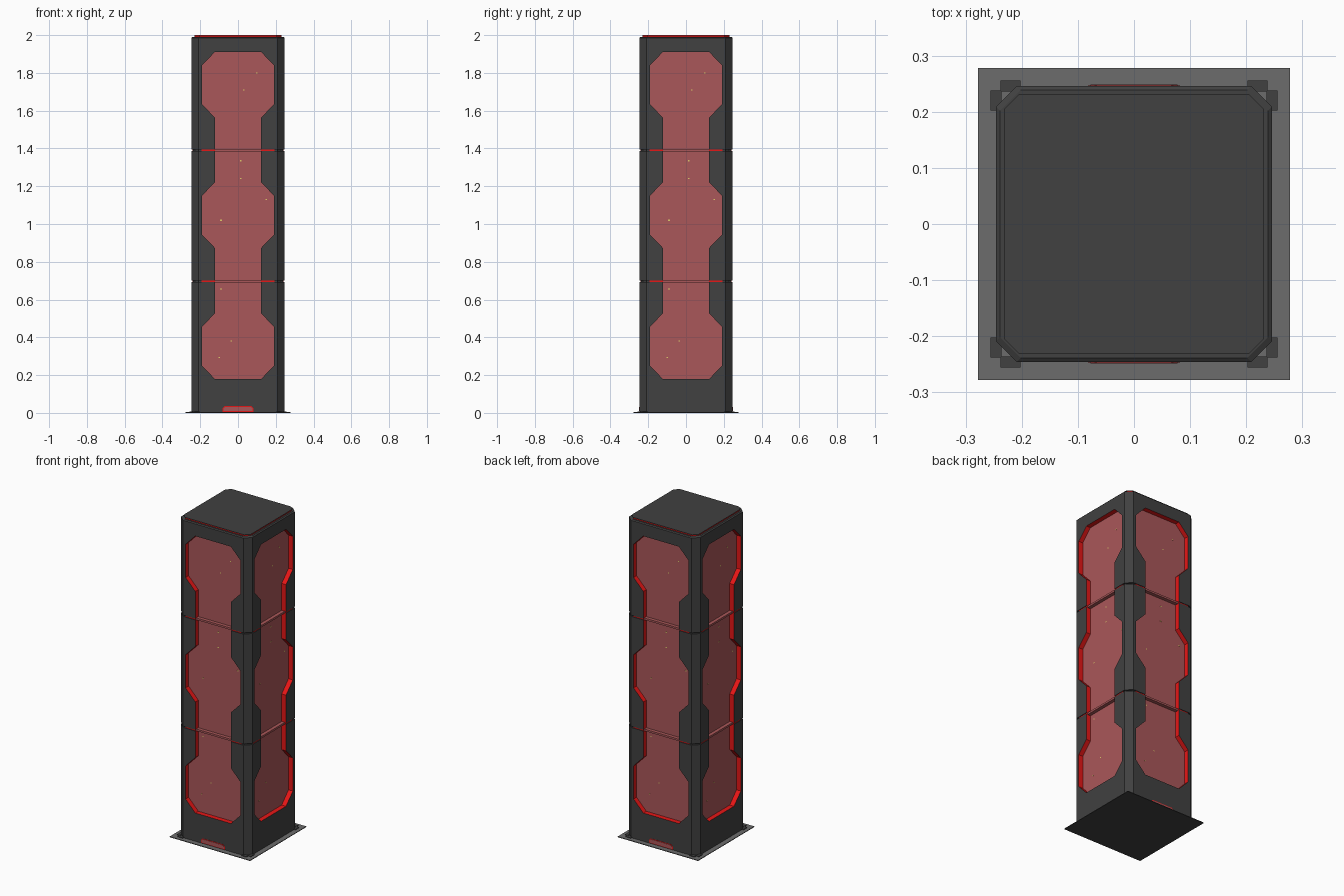
import bpy, bmesh
from mathutils import Matrix, Vector
from math import pi

if "Cube" in bpy.data.objects:
    bpy.data.objects.remove(bpy.data.objects["Cube"])


def material(name, r, g, b):
    m = bpy.data.materials.new(name)
    m.diffuse_color = (r, g, b, 1)
    m.use_nodes = True
    m.node_tree.nodes["Principled BSDF"].inputs["Base Color"].default_value = m.diffuse_color
    return m


DARK = material("charcoal metal", 0.052, 0.052, 0.052)
PANEL = material("dusty red panel", 0.40, 0.095, 0.10)
RED = material("bright red trim", 0.80, 0.008, 0.008)
GREY = material("grey plate top", 0.15, 0.15, 0.15)
GOLD = material("gold speck", 0.75, 0.60, 0.15)

H = 0.246        # half width of the body
C = 0.037        # corner chamfer
DEPTH = 0.03     # recess of the panels
E = H - C


def loft(name, bottom, top, mats, rule=None):
    """Closed solid between two matching rings; rule(face) gives a material index."""
    bm = bmesh.new()
    a = [bm.verts.new(p) for p in bottom]
    b = [bm.verts.new(p) for p in top]
    bm.faces.new(a[::-1])
    bm.faces.new(b)
    n = len(a)
    for i in range(n):
        j = (i + 1) % n
        bm.faces.new((a[i], a[j], b[j], b[i]))
    bmesh.ops.recalc_face_normals(bm, faces=bm.faces)
    if rule:
        for f in bm.faces:
            f.material_index = rule(f)
    me = bpy.data.meshes.new(name)
    bm.to_mesh(me)
    bm.free()
    for m in mats:
        me.materials.append(m)
    ob = bpy.data.objects.new(name, me)
    bpy.context.collection.objects.link(ob)
    return ob


def octagon(name, h0, h1, z0, z1, c, mat):
    def ring(h, z):
        e = h - c
        return [(e, -h, z), (h, -e, z), (h, e, z), (e, h, z),
                (-e, h, z), (-h, e, z), (-h, -e, z), (-e, -h, z)]
    return loft(name, ring(h0, z0), ring(h1, z1), [mat])


def plate(name, pts, d0, d1, side, mats, rule=None):
    """Outline in (u, z) extruded from depth d0 to d1, turned to one of four sides."""
    ob = loft(name, [(u, -d0, z) for u, z in pts], [(u, -d1, z) for u, z in pts], mats, rule)
    ob.data.transform(Matrix.Rotation(side * pi / 2, 4, 'Z'))
    return ob


def rect(u0, u1, z0, z1):
    return [(u0, z0), (u1, z0), (u1, z1), (u0, z1)]


def mirror(pts):
    return [(-u, z) for u, z in reversed(pts)]


# Frame outlines for the three stacked modules
modules = [(0.0, 0.692, 0.353), (0.700, 1.386, 1.047), (1.394, 1.986, 1.737)]
ends = [z for m in modules for z in m[:2]]
outlines = []
for i, (z0, z1, c) in enumerate(modules):
    knob = [(0.123, c - 0.173), (0.19, c - 0.1035), (0.19, c + 0.1035), (0.123, c + 0.173)]
    if i == 0:
        half = [(E, z0), (E, z1), (0.123, z1)] + knob[::-1]
        outlines.append(("lower_frame", half + mirror(half)))
    elif i == 1:
        half = [(0.123, z0), (E, z0), (E, z1), (0.123, z1)] + knob[::-1]
        outlines += [("middle_frame_right", half), ("middle_frame_left", mirror(half))]
    else:
        half = [(E, z1), (E, z0), (0.123, z0)] + knob
        outlines.append(("upper_frame", half + mirror(half)))


def rim_rule(f):
    # Red on the walls of the cut-out, dark everywhere else
    p = f.calc_center_median()
    wall = abs(f.normal.y) < 0.5 and abs(p.x) < 0.2
    return int(wall and min(abs(p.z - z) for z in ends) > 0.002)


specks = [(0.10, 1.80), (0.03, 1.71), (0.015, 1.335), (0.15, 1.13), (-0.09, 1.02),
          (0.015, 1.24), (-0.09, 0.655), (-0.035, 0.38), (-0.10, 0.293)]

for s, side in enumerate(("front", "right", "back", "left")):
    # Recessed frames with red rims
    for name, pts in outlines:
        plate(f"{side}_{name}", pts, H - DEPTH - 0.002, H, s, [DARK, RED], rim_rule)
    # Corner posts
    for i, (z0, z1, c) in enumerate(modules):
        xy = [(E, -H), (H, -E), (E, -E)]
        post = loft(f"{side}_corner_post_{i + 1}", [(x, y, z0) for x, y in xy],
                    [(x, y, z1) for x, y in xy], [DARK])
        post.data.transform(Matrix.Rotation(s * pi / 2, 4, 'Z'))
    # Glowing seams between modules
    for z in (0.696, 1.390):
        for k in (-1, 1):
            u = sorted((k * 0.123, k * 0.192))
            plate(f"{side}_seam", rect(*u, z - 0.0045, z + 0.0045), H - DEPTH, H - 0.004, s, [RED])
            u = sorted((k * 0.192, k * E))
            plate(f"{side}_seam_end", rect(*u, z - 0.0045, z + 0.0045), H - DEPTH, H - 0.008, s, [DARK])
    # Small specks on the panel
    for u, z in specks:
        plate(f"{side}_speck", rect(u - 0.004, u + 0.004, z - 0.003, z + 0.003),
              H - DEPTH - 0.002, H - DEPTH + 0.001, s, [GOLD])
    # Low brackets at the foot
    for k in (-1, 1):
        u = sorted((k * 0.202, k * 0.238))
        plate(f"{side}_foot_bracket", rect(*u, 0.002, 0.008), H - 0.01, 0.256, s, [DARK])
    # Foot plaque on front and back
    if s % 2 == 0:
        trap = [(-0.082, 0.006), (0.082, 0.006), (0.082, 0.024), (0.07, 0.036),
                (-0.07, 0.036), (-0.082, 0.024)]
        plate(f"{side}_plaque_border", trap, H - 0.005, H + 0.001, s, [RED])
        inner = [(u * 0.95, 0.021 + (z - 0.021) * 0.75) for u, z in trap]
        plate(f"{side}_plaque", inner, H - 0.005, H + 0.003, s, [PANEL])

# Panel core and the dark core seen in the corner seams
q = H - DEPTH
loft("panel_core", [(x * q, y * q, 0.01) for x, y in ((-1, -1), (1, -1), (1, 1), (-1, 1))],
     [(x * q, y * q, 1.98) for x, y in ((-1, -1), (1, -1), (1, 1), (-1, 1))], [PANEL])
for z in (0.696, 1.390):
    octagon("seam_core", H - 0.009, H - 0.009, z - 0.0045, z + 0.0045, C, DARK).scale = (1, 1, 1)
    # keep the opening of the panel clear in front of the seam core
    for s in range(4):
        plate("seam_panel_cover", rect(-0.123, 0.123, z - 0.006, z + 0.006),
              H - DEPTH, H - 0.0085, s, [PANEL])

# Top: shoulder, red ring, cap
octagon("top_shoulder", H, H - 0.007, 1.986, 1.991, C, DARK)
octagon("top_red_ring", 0.229, 0.229, 1.990, 1.998, 0.026, RED)
octagon("top_cap", 0.231, 0.231, 1.9975, 2.0, 0.026, DARK)

# Base plate, lighter on its upper face
b = 0.278
sq = [(-b, -b), (b, -b), (b, b), (-b, b)]
loft("base_plate", [(x, y, 0) for x, y in sq], [(x, y, 0.004) for x, y in sq], [DARK, GREY],
     lambda f: int(f.normal.z > 0.5))
